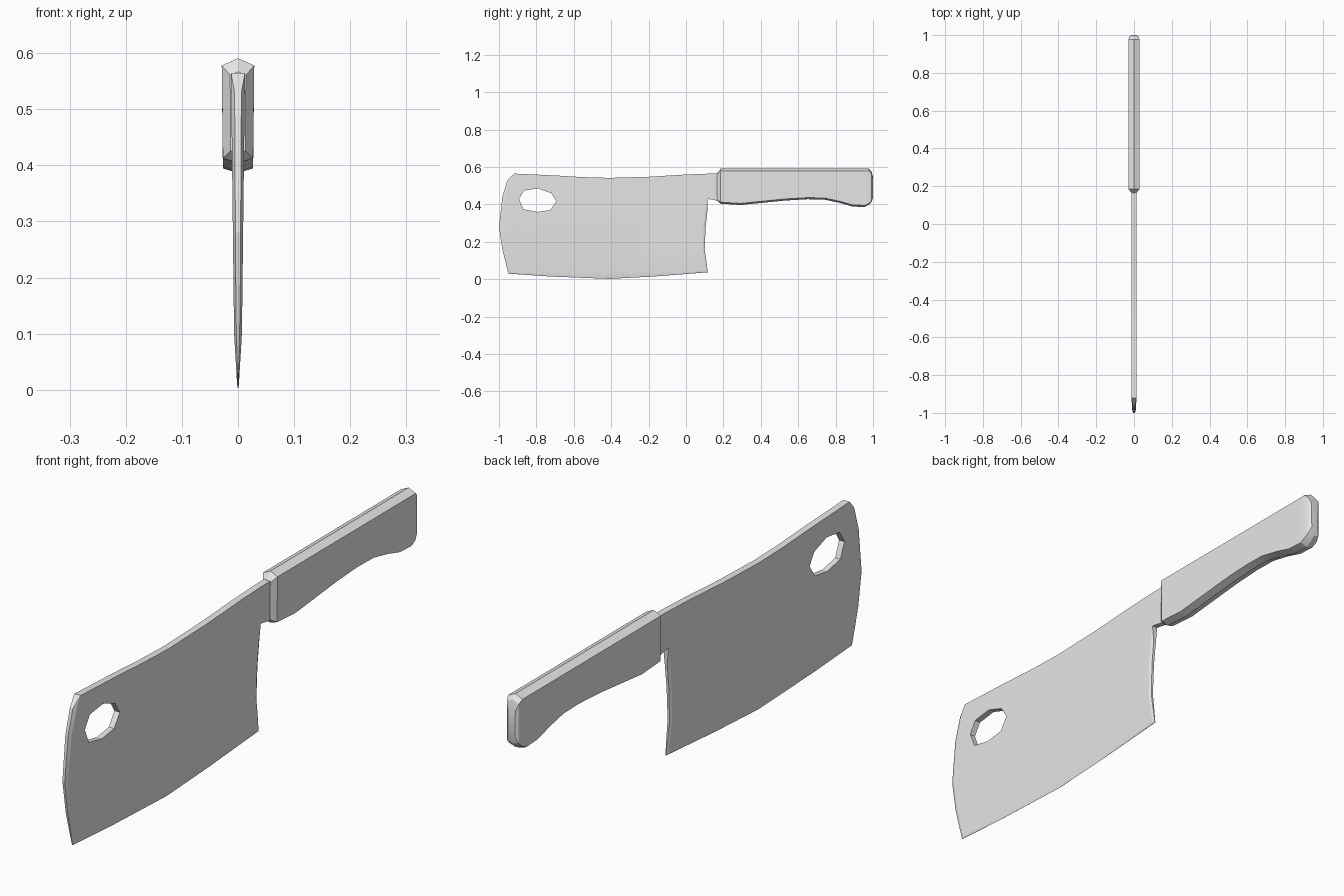
import bpy, bmesh, math

cube = bpy.data.objects.get("Cube")
if cube:
    bpy.data.objects.remove(cube, do_unlink=True)

grey = bpy.data.materials.new("plain grey")
grey.use_nodes = True
COLOUR = (0.8, 0.8, 0.8, 1)
grey.diffuse_color = COLOUR
grey.node_tree.nodes["Principled BSDF"].inputs["Base Color"].default_value = COLOUR


def make_object(name, bm):
    bmesh.ops.recalc_face_normals(bm, faces=bm.faces[:])
    mesh = bpy.data.meshes.new(name)
    bm.to_mesh(mesh)
    bm.free()
    mesh.materials.append(grey)
    obj = bpy.data.objects.new(name, mesh)
    bpy.context.collection.objects.link(obj)
    return obj


def loft(rings):
    """Join equal closed rings of points and cap both ends."""
    bm = bmesh.new()
    loops = [[bm.verts.new(p) for p in ring] for ring in rings]
    n = len(loops[0])
    for a, b in zip(loops, loops[1:]):
        for i in range(n):
            j = (i + 1) % n
            bm.faces.new((a[i], a[j], b[j], b[i]))
    bm.faces.new(loops[0])
    bm.faces.new(loops[-1][::-1])
    return bm


def smooth(obj, degrees):
    bpy.ops.object.select_all(action='DESELECT')
    obj.select_set(True)
    bpy.context.view_layer.objects.active = obj
    bpy.ops.object.shade_smooth_by_angle(angle=math.radians(degrees))


# Blade outline (y, z) in runs, each with a chamfer inset (dy, dz) and edge thickness factor
runs = [
    ([(-0.92, 0.565)], (0, 0), 1),
    ([(-0.955, 0.53), (-0.982, 0.44), (-1.0, 0.28), (-0.982, 0.16)], (0.013, 0), 0.5),
    ([(-0.95, 0.03)], (0.010, 0.006), 0.3),
    ([(-0.73, 0.015), (-0.41, 0.002), (-0.17, 0.015)], (0, 0.007), 0.1),
    ([(0.117, 0.037)], (-0.010, 0.006), 0.3),
    ([(0.10, 0.16), (0.105, 0.28), (0.115, 0.37)], (-0.010, 0), 0.5),
    ([(0.115, 0.43), (0.17, 0.42), (0.22, 0.42), (0.22, 0.565), (0.13, 0.565), (0, 0.56),
      (-0.2, 0.548), (-0.41, 0.542), (-0.55, 0.546), (-0.70, 0.555)], (0, 0), 1),
]
edge, face = [], []
for points, (dy, dz), f in runs:
    for y, z in points:
        edge.append((f, y, z))
        face.append((1, y + dy, z + dz))


def other_side(ring):
    return [(-x, y, z) for x, y, z in ring]


bm = loft([face, edge, other_side(edge), other_side(face)])
bmesh.ops.remove_doubles(bm, verts=bm.verts[:], dist=1e-5)
bmesh.ops.bisect_plane(bm, geom=bm.verts[:] + bm.edges[:] + bm.faces[:],
                       plane_co=(0, 0, 0.1), plane_no=(0, 0, 1))

# Thin the blade gently from the spine, then sharply to the cutting edge
for v in bm.verts:
    z = v.co.z
    v.co.x *= 0.007 + 0.0118 * (z - 0.1) if z > 0.1 else 0.001 + 0.06 * z
blade = make_object("blade", bm)

# Hanging hole
hole = [(-.865, .475), (-.79, .485), (-.72, .46), (-.693, .417),
        (-.725, .37), (-.795, .36), (-.87, .375), (-.893, .43)]
cutter = make_object("hole_cutter", loft([[(x, y, z) for y, z in hole] for x in (-0.1, 0.1)]))
cutter.hide_render = True
cut = blade.modifiers.new("hanging hole", 'BOOLEAN')
cut.operation = 'DIFFERENCE'
cut.solver = 'EXACT'
cut.object = cutter
bpy.context.view_layer.objects.active = blade
bpy.ops.object.modifier_apply(modifier=cut.name)
bpy.data.objects.remove(cutter, do_unlink=True)
smooth(blade, 12)

# Handle sections: y, top, bottom, half width
sections = [
    (0.165, 0.567, 0.422, 0.014), (0.185, 0.591, 0.404, 0.029), (0.29, 0.591, 0.397, 0.029),
    (0.40, 0.591, 0.408, 0.029), (0.53, 0.591, 0.421, 0.029), (0.65, 0.591, 0.428, 0.029),
    (0.74, 0.591, 0.426, 0.029), (0.82, 0.591, 0.409, 0.029), (0.89, 0.591, 0.389, 0.029),
    (0.955, 0.591, 0.386, 0.029), (0.978, 0.591, 0.398, 0.029), (0.993, 0.575, 0.415, 0.024),
    (1.0, 0.545, 0.44, 0.015),
]
rings = []
for y, top, bottom, w in sections:
    rings.append([(0, y, top), (w, y, top - 0.45 * w), (0.93 * w, y, bottom + 0.3 * w),
                  (0, y, bottom), (-0.93 * w, y, bottom + 0.3 * w), (-w, y, top - 0.45 * w)])
handle = make_object("handle", loft(rings))
smooth(handle, 22)
